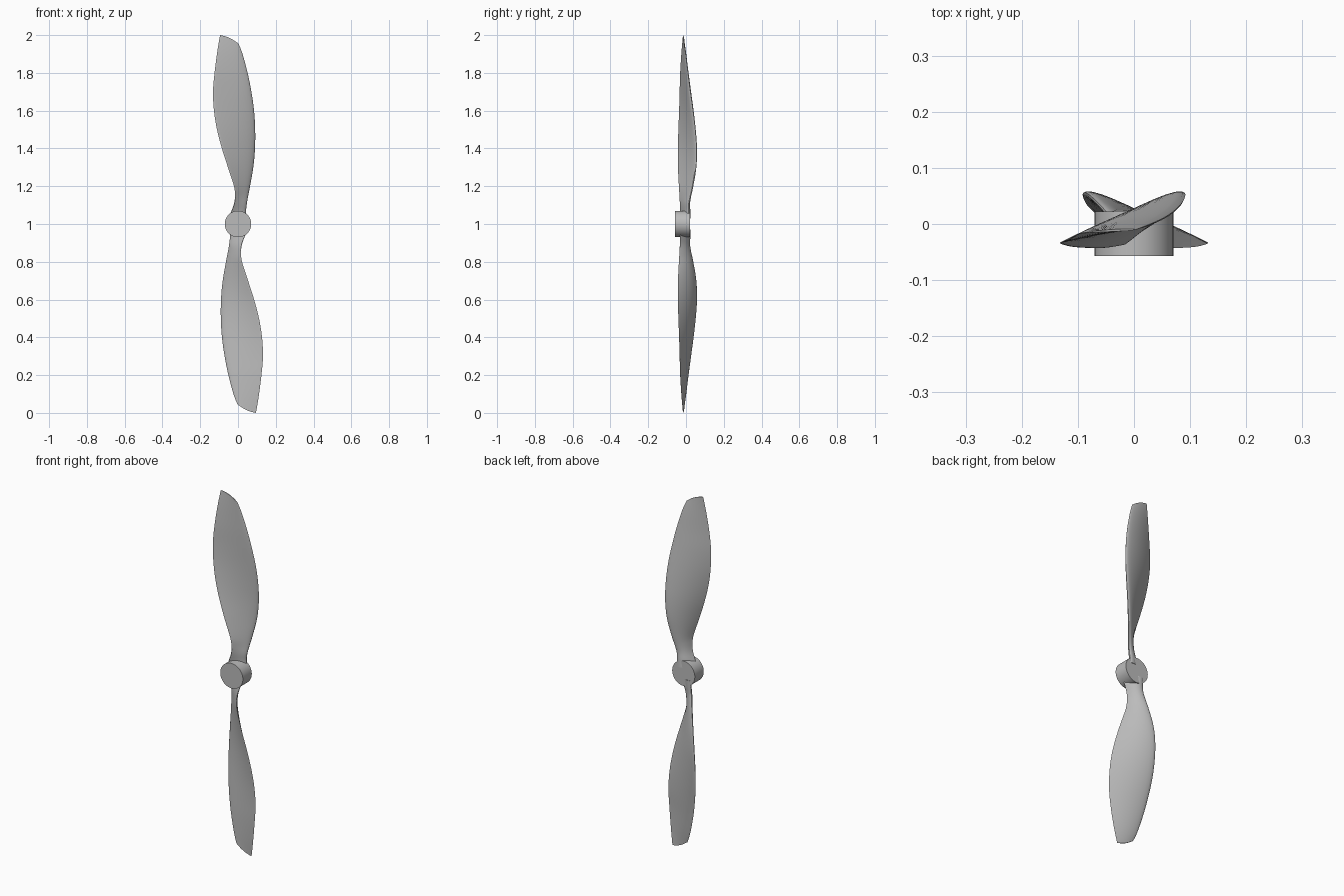
import bpy, bmesh, math
from mathutils import Vector, Matrix

cube = bpy.data.objects.get("Cube")
if cube:
    bpy.data.objects.remove(cube, do_unlink=True)

grey = bpy.data.materials.new("plain_grey")
grey.use_nodes = True
colour = (0.5, 0.5, 0.5, 1)
grey.diffuse_color = colour
grey.node_tree.nodes["Principled BSDF"].inputs["Base Color"].default_value = colour

HUB_Z = 1.0
SIDE = 12   # points along each side of the aerofoil
STEPS = 4   # rings between two stations

# Blade stations: trailing edge x, y, z; leading edge x, y, z; thickness
STATIONS = [
    (-.05, -.03, .03, .045, .018, .03, .03),
    (-.034, -.032, .07, .042, .018, .07, .028),
    (-.02, -.033, .11, .046, .018, .11, .025),
    (-.016, -.035, .15, .053, .026, .15, .022),
    (-.021, -.038, .2, .063, .037, .2, .022),
    (-.053, -.043, .3, .081, .053, .3, .024),
    (-.085, -.043, .4, .09, .056, .4, .025),
    (-.111, -.041, .5, .091, .049, .5, .025),
    (-.127, -.037, .6, .085, .037, .6, .024),
    (-.132, -.034, .7, .071, .023, .7, .022),
    (-.124, -.031, .8, .051, .01, .8, .018),
    (-.11, -.024, .91, .024, -.002, .9, .012),
    (-.095, -.016, 1.0, .003, -.01, .955, .004),
]


def spline(keys, steps):
    """Catmull-Rom curve through rows of numbers."""
    rows = []
    last = len(keys) - 1
    for i in range(last):
        a, b, c, d = (keys[max(0, min(last, i + k))] for k in (-1, 0, 1, 2))
        for s in range(steps):
            t = s / steps
            rows.append([q + t / 2 * (r - p + t * (2 * p - 5 * q + 4 * r - e
                         + t * (3 * (q - r) + e - p)))
                         for p, q, r, e in zip(a, b, c, d)])
    return rows + [list(keys[-1])]


def aerofoil(row, bow):
    """Closed loop: back side from leading to trailing edge, then the front."""
    trail, lead, thick = Vector(row[:3]), Vector(row[3:6]), row[6]
    chord = trail - lead
    normal = Vector((chord.y, -chord.x, 0)).normalized()
    if normal.y < 0:
        normal.negate()
    points = []
    for k in range(2 * SIDE):
        angle = math.pi * k / SIDE
        u = (1 - math.cos(angle)) / 2
        half = 1.4 * math.sqrt(u) * (1 - u) + 0.03 * u
        side = 1 if k <= SIDE else -1
        camber = 0.25 * math.sin(math.pi * u)
        p = lead + chord * u + normal * thick * (side * half * 0.9 + camber)
        p.z += bow * math.sin(math.pi * u)
        points.append(p)
    return points


def finish(name, bm):
    bmesh.ops.recalc_face_normals(bm, faces=bm.faces)
    mesh = bpy.data.meshes.new(name)
    bm.to_mesh(mesh)
    bm.free()
    mesh.materials.append(grey)
    obj = bpy.data.objects.new(name, mesh)
    bpy.context.collection.objects.link(obj)
    obj.location.z = HUB_Z
    bpy.ops.object.select_all(action="DESELECT")
    obj.select_set(True)
    bpy.context.view_layer.objects.active = obj
    bpy.ops.object.shade_smooth_by_angle(angle=math.radians(35))
    return obj


def blade(name, turn):
    bm = bmesh.new()
    rows = spline(STATIONS, STEPS)
    rings = []
    for i, row in enumerate(rows):
        bow = 0.008 * max(0, 1 - (len(rows) - 1 - i) / STEPS)
        rings.append([bm.verts.new(p) for p in aerofoil(row, bow)])
    for low, high in zip(rings, rings[1:]):
        for k in range(2 * SIDE):
            j = (k + 1) % (2 * SIDE)
            bm.faces.new((low[k], low[j], high[j], high[k]))
    bm.faces.new(rings[0])
    bm.faces.new(rings[-1])
    bm.transform(Matrix.Rotation(turn, 4, "Y"))
    return finish(name, bm)


# Two blades, half a turn apart
blade("upper_blade", 0)
blade("lower_blade", math.pi)

# Hub cylinder lying along y
bm = bmesh.new()
bmesh.ops.create_cone(bm, cap_ends=True, segments=64, radius1=0.07, radius2=0.07,
                      depth=0.079,
                      matrix=Matrix.Translation((0, -0.0175, 0))
                      @ Matrix.Rotation(math.pi / 2, 4, "X"))
finish("hub", bm)
